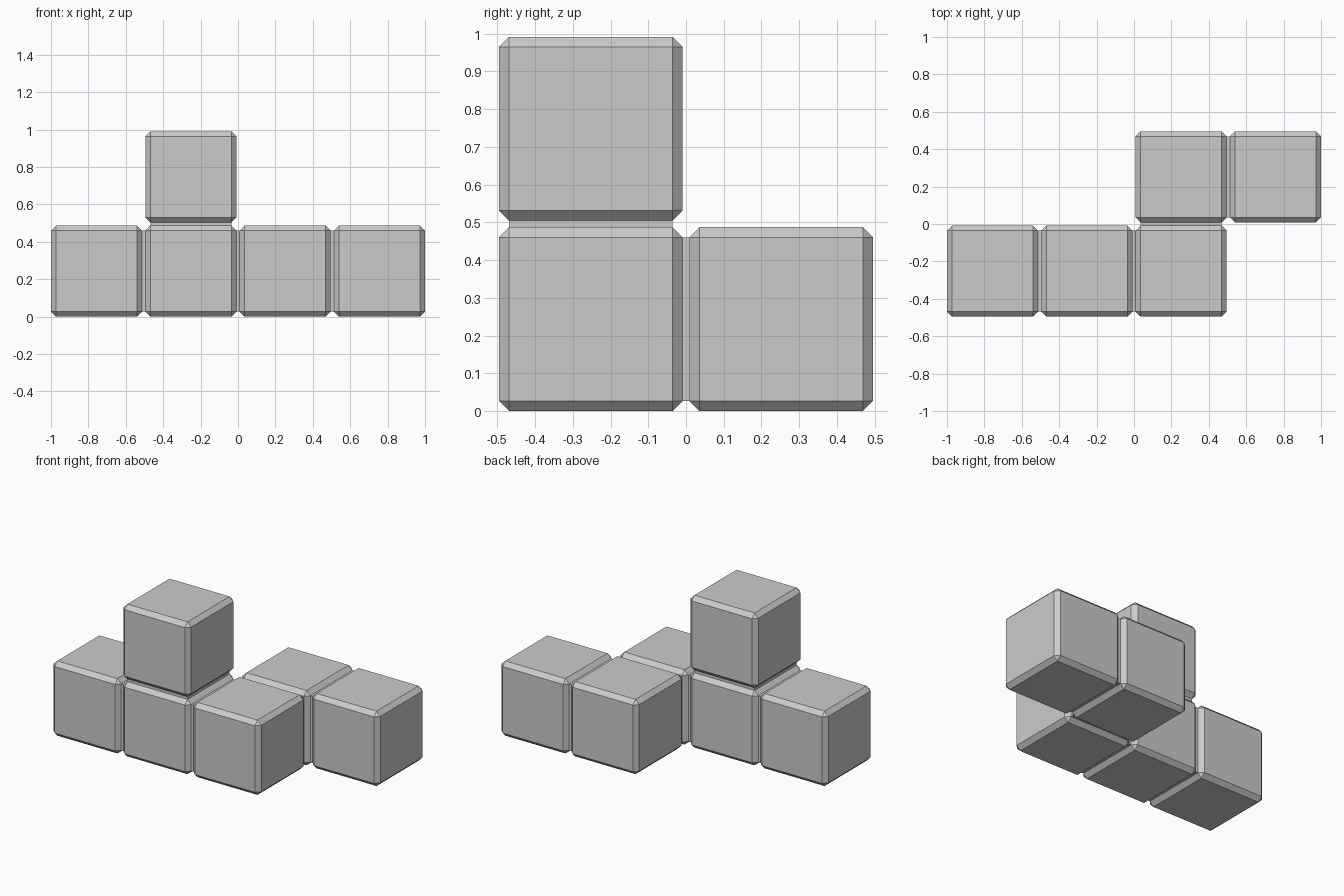
import bpy
import bmesh
from mathutils import Matrix, Vector

SIZE = 0.487       # cube side
PITCH = 0.5043     # distance between cube centres
CHAMFER = 0.027

# Grid cells: front row, back row, raised cube
CELLS = [(0, 0, 0), (1, 0, 0), (2, 0, 0), (2, 1, 0), (3, 1, 0), (1, 0, 1)]

default = bpy.data.objects.get("Cube")
if default:
    bpy.data.objects.remove(default, do_unlink=True)

grey = bpy.data.materials.new("grey")
grey.use_nodes = True
colour = (0.6, 0.6, 0.6, 1)
grey.diffuse_color = colour
grey.node_tree.nodes["Principled BSDF"].inputs["Base Color"].default_value = colour


def centre(cell):
    return Vector(((cell[0] - 1.5) * PITCH, (cell[1] - 0.5) * PITCH,
                   cell[2] * PITCH + SIZE / 2))


def side(bm, cell, direction):
    """Flat face of a cube that looks in the given direction."""
    target = centre(cell) + direction * SIZE / 2
    return min(bm.faces, key=lambda f: (f.calc_center_median() - target).length)


bm = bmesh.new()

# Chamfered cubes
for cell in CELLS:
    bmesh.ops.create_cube(bm, size=SIZE, matrix=Matrix.Translation(centre(cell)))
bmesh.ops.bevel(bm, geom=bm.edges[:], offset=CHAMFER, offset_type='OFFSET',
                segments=1, affect='EDGES', clamp_overlap=True)

# Short necks joining the facing sides of neighbouring cubes
for cell in CELLS:
    for axis in ((1, 0, 0), (0, 1, 0), (0, 0, 1)):
        step = Vector(axis)
        neighbour = tuple(a + b for a, b in zip(cell, axis))
        if neighbour in CELLS:
            faces = [side(bm, cell, step), side(bm, neighbour, -step)]
            loops = [e for f in faces for e in f.edges]
            bmesh.ops.delete(bm, geom=faces, context='FACES_ONLY')
            bmesh.ops.bridge_loops(bm, edges=loops)

bmesh.ops.recalc_face_normals(bm, faces=bm.faces[:])
mesh = bpy.data.meshes.new("joined_cubes")
bm.to_mesh(mesh)
bm.free()
mesh.materials.append(grey)
bpy.context.collection.objects.link(bpy.data.objects.new("joined_cubes", mesh))
